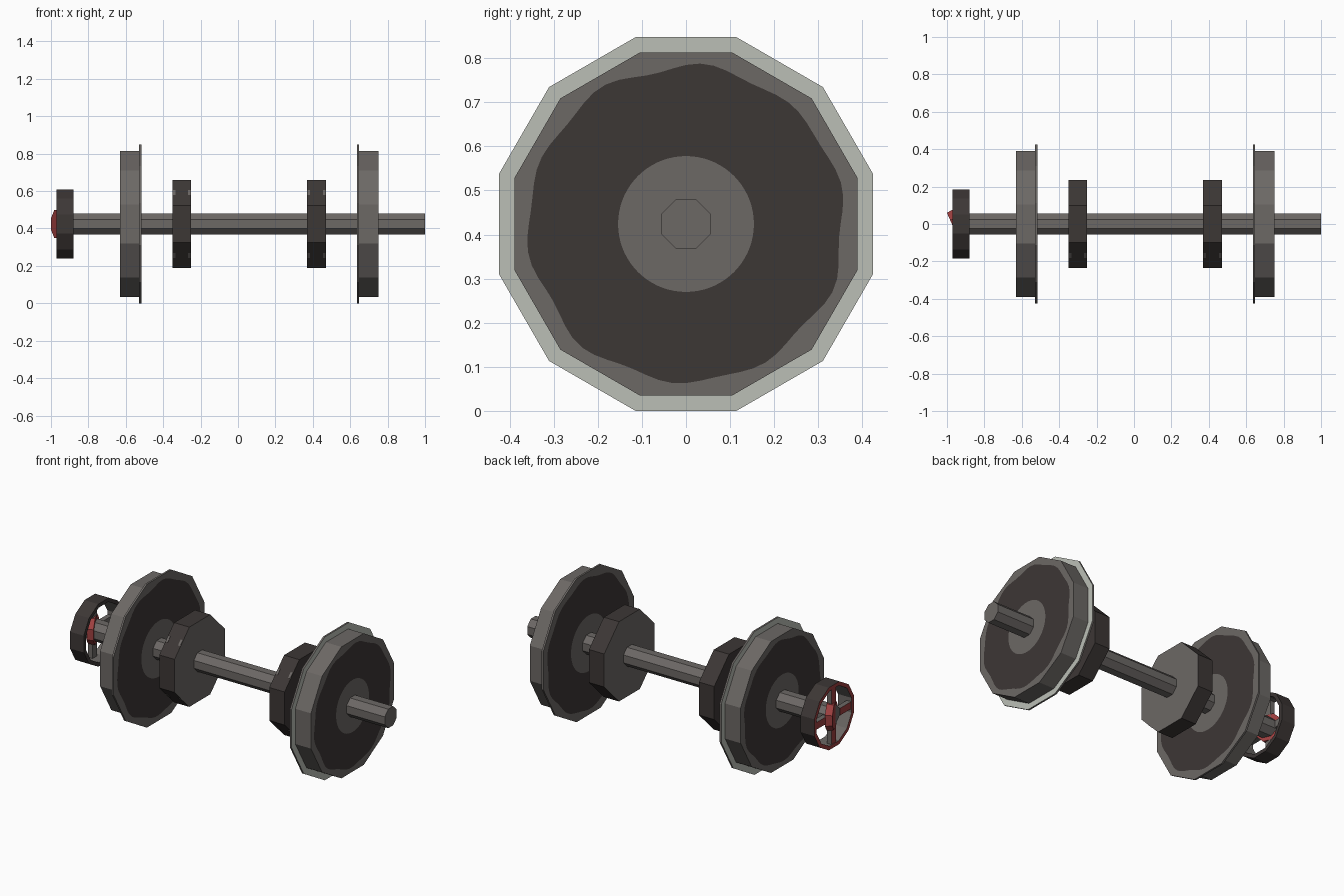
import bpy, bmesh, math
from mathutils import Matrix, Vector

if "Cube" in bpy.data.objects:
    bpy.data.objects.remove(bpy.data.objects["Cube"])

CZ = 0.424      # axle height
MID = 0.06      # plane the wheel pairs mirror about


def material(name, rgb):
    m = bpy.data.materials.new(name)
    m.diffuse_color = (*rgb, 1)
    m.use_nodes = True
    m.node_tree.nodes["Principled BSDF"].inputs["Base Color"].default_value = m.diffuse_color
    return m


GREY = material("steel grey", (0.150, 0.138, 0.130))
DARK = material("dark iron", (0.046, 0.038, 0.036))
LIGHT = material("polished flange", (0.50, 0.52, 0.47))
RED = material("red paint", (0.34, 0.05, 0.05))
MATS = [GREY, DARK, LIGHT, RED]
G, D, L, R = range(4)


def finish(name, bm):
    bmesh.ops.recalc_face_normals(bm, faces=bm.faces)
    me = bpy.data.meshes.new(name)
    bm.to_mesh(me)
    bm.free()
    for m in MATS:
        me.materials.append(m)
    ob = bpy.data.objects.new(name, me)
    bpy.context.collection.objects.link(ob)
    return ob


def polygon(sides, apothem):
    """Radius of a flat-topped polygon by angle."""
    step = 2 * math.pi / sides
    return lambda a: apothem / math.cos((a + step / 2) % step - step / 2)


def wavy(r):
    return lambda a: r * (1 + 0.018 * math.sin(10 * a + 0.6) + 0.008 * math.sin(7 * a))


def circle(r):
    return lambda a: r


def lathe(name, rings, count, start=0.0, closed=False):
    """Rings are (x, radius function, material of the band that follows)."""
    bm = bmesh.new()
    loops = []
    for x, fn, _ in rings:
        loop = []
        for i in range(count):
            a = start + 2 * math.pi * i / count
            r = fn(a)
            loop.append(bm.verts.new((x, r * math.sin(a), CZ + r * math.cos(a))))
        loops.append(loop)
    for k in range(len(rings) if closed else len(rings) - 1):
        p, q = loops[k], loops[(k + 1) % len(loops)]
        for i in range(count):
            j = (i + 1) % count
            bm.faces.new((p[i], p[j], q[j], q[i])).material_index = rings[k][2]
    if not closed:
        bm.faces.new(loops[0]).material_index = rings[0][2]
        bm.faces.new(loops[-1]).material_index = rings[-1][2]
    return finish(name, bm)


def box(name, size, centre, mat, rot=None):
    bm = bmesh.new()
    bmesh.ops.create_cube(bm, size=1)
    m = Matrix.Translation(centre) @ (rot or Matrix()) @ Matrix.Diagonal((*size, 1))
    bm.transform(m)
    for f in bm.faces:
        f.material_index = mat
    return finish(name, bm)


# Axle bar
oct_r = polygon(8, 0.056)
lathe("axle", [(-0.965, oct_r, G), (1.0, oct_r, G)], 8, math.pi / 8)

for s, side in ((1, "right"), (-1, "left")):
    def X(d):
        return MID + s * d

    # Flanged rail wheel with painted dark webs on both faces
    fl, tr = polygon(12, 0.424), polygon(12, 0.389)
    lathe(side + "_wheel", [
        (X(0.577), circle(0.165), G),
        (X(0.577), wavy(0.388), D),
        (X(0.577), fl, G),
        (X(0.588), fl, G),
        (X(0.588), tr, L),
        (X(0.690), tr, G),
        (X(0.690), wavy(0.357), G),
        (X(0.690), circle(0.154), D),
    ], 72)
    wheel = bpy.data.objects[side + "_wheel"].data
    # Assign wheel bands by position
    for f in wheel.polygons:
        d = s * (f.center.x - MID)
        r = math.hypot(f.center.y, f.center.z - CZ)
        flat = abs(f.normal.x) > 0.9
        if flat and len(f.vertices) == 4:
            if d < 0.58:
                f.material_index = D if r < 0.36 else G
            elif d < 0.6:
                f.material_index = L
            else:
                f.material_index = D if r < 0.33 else G
        else:
            f.material_index = G

    # Octagonal axle block: grey inner face, dark elsewhere
    blk = polygon(8, 0.236)
    block = lathe(side + "_axle_block",
                  [(X(0.31), blk, D), (X(0.41), blk, D)], 8, math.pi / 8)
    for f in block.data.polygons:
        if f.normal.x * s < -0.9:
            f.material_index = G

    # Grey worn spots on the sloping front faces of the block
    for up in (1, -1):
        n = Vector((0, -1, up)).normalized()
        for d in (0.319, 0.401):
            c = Vector((X(d), 0, CZ)) + n * 0.236
            box(side + "_block_spot", (0.014, 0.035, 0.004), c, G,
                Matrix.Rotation(-up * math.pi / 4 + math.pi / 2, 4, 'X'))

# Hand wheel rim at the left end: dark outside, grey inside, red front
out, inn = polygon(12, 0.185), polygon(12, 0.163)
lathe("hand_wheel_rim", [
    (-0.88, inn, D), (-0.88, out, D), (-0.97, out, R), (-0.97, inn, G),
], 12, math.pi / 12, closed=True)

# Four spokes, red on the outward face
for k in range(4):
    a = k * math.pi / 2
    rot = Matrix.Rotation(a, 4, 'X')
    c = Vector((-0.952, 0, CZ)) + rot @ Vector((0, 0, 0.115))
    sp = box("hand_wheel_spoke", (0.03, 0.042, 0.11), c, G, rot)
    for f in sp.data.polygons:
        if f.normal.x < -0.9:
            f.material_index = R

# Tilted red cap on the hand wheel hub
bm = bmesh.new()
bmesh.ops.create_cone(bm, cap_ends=True, segments=8, radius1=0.085, radius2=0.08, depth=0.04)
bm.transform(Matrix.Rotation(math.pi / 8, 4, 'Z'))
tilt = Matrix.Rotation(math.radians(24), 4, 'Z') @ Matrix.Rotation(-math.pi / 2, 4, 'Y')
bm.transform(Matrix.Translation((-0.95, 0, CZ)) @ tilt)
low = min(v.co.x for v in bm.verts)
bmesh.ops.translate(bm, verts=bm.verts, vec=(-1.0 - low, 0, 0))
for f in bm.faces:
    f.material_index = R
finish("hub_cap", bm)
